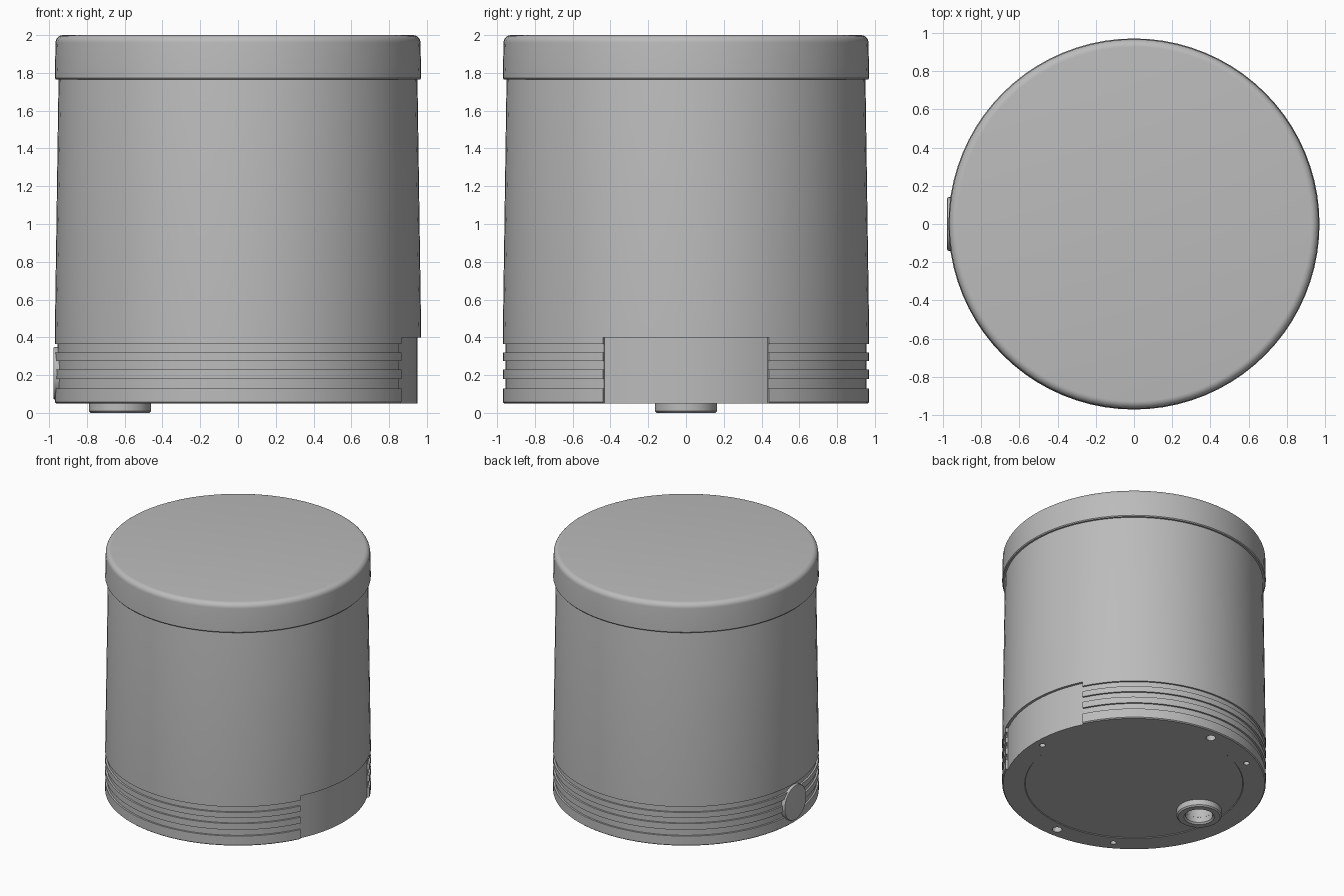
import bpy, bmesh
from math import radians, sin, cos, pi
from mathutils import Matrix, Vector

cube = bpy.data.objects.get("Cube")
if cube:
    bpy.data.objects.remove(cube, do_unlink=True)

COLOUR = (0.5, 0.5, 0.5, 1)
grey = bpy.data.materials.new("satin grey")
grey.use_nodes = True
grey.diffuse_color = COLOUR
grey.node_tree.nodes["Principled BSDF"].inputs["Base Color"].default_value = COLOUR


def loft(name, columns, matrix=Matrix()):
    """Join (angle, profile) columns round the z axis; profiles are (radius, z)."""
    bm = bmesh.new()
    rings = [[bm.verts.new((r * cos(a), r * sin(a), z)) for r, z in profile]
             for a, profile in columns]
    for i, left in enumerate(rings):
        right = rings[(i + 1) % len(rings)]
        for j in range(len(left) - 1):
            bm.faces.new((left[j], right[j], right[j + 1], left[j + 1]))
    bmesh.ops.remove_doubles(bm, verts=bm.verts, dist=1e-5)
    bmesh.ops.dissolve_degenerate(bm, edges=bm.edges, dist=1e-5)
    bmesh.ops.recalc_face_normals(bm, faces=bm.faces)
    bm.transform(matrix)
    mesh = bpy.data.meshes.new(name)
    bm.to_mesh(mesh)
    bm.free()
    mesh.materials.append(grey)
    obj = bpy.data.objects.new(name, mesh)
    bpy.context.collection.objects.link(obj)
    return obj


def lathe(name, profile, sides=80, matrix=Matrix()):
    return loft(name, [(2 * pi * i / sides, profile) for i in range(sides)], matrix)


def activate(obj):
    bpy.ops.object.select_all(action="DESELECT")
    obj.select_set(True)
    bpy.context.view_layer.objects.active = obj


def smooth(obj):
    activate(obj)
    bpy.ops.object.shade_smooth_by_angle(angle=radians(30))


# Body profiles: ribbed skirt, and the plain recessed panel on one side
RIM, GROOVE, PANEL = 0.97, 0.956, 0.95
floor = [(0, 0.055), (0.8, 0.055), (0.805, 0.05)]
wall = [(RIM, 0.40), (0.95, 1.78), (0.94, 1.85), (0, 1.85)]
skirt = [(0.962, 0.05), (RIM, 0.057)]
for low, high in ((0.13, 0.18), (0.23, 0.275), (0.32, 0.365)):
    skirt += [(RIM, low), (GROOVE, low), (GROOVE, high), (RIM, high)]
skirt.append((RIM, 0.40))
panel = [(min(r, PANEL), z) for r, z in skirt]
ribbed_profile = floor + skirt + wall
panel_profile = floor + panel + wall

SIDES, HALF = 80, 6
columns = []
for i in range(-HALF, SIDES - HALF):
    a = 2 * pi * i / SIDES
    if i == -HALF:
        columns.append((a, ribbed_profile))
    columns.append((a, panel_profile if i <= HALF else ribbed_profile))
    if i == HALF:
        columns.append((a, ribbed_profile))
body = loft("body", columns)

# Holes in the underside: three small, two large, one under the socket
holes = [(0.88, a, 0.022) for a in (0, 120, 240)]
holes += [(0.88, a, 0.036) for a in (90, 270)]
holes.append((0.625, 180, 0.1))
for n, (dist, angle, radius) in enumerate(holes):
    spot = Vector((dist * cos(radians(angle)), dist * sin(radians(angle)), 0))
    cutter = lathe("hole_cutter", [(0, -0.1), (radius, -0.1), (radius, 0.14), (0, 0.14)],
                   24, Matrix.Translation(spot))
    cutter.hide_render = True
    activate(body)
    mod = body.modifiers.new("hole", "BOOLEAN")
    mod.operation, mod.solver, mod.object = "DIFFERENCE", "EXACT", cutter
    bpy.ops.object.modifier_apply(modifier=mod.name)
    bpy.data.objects.remove(cutter, do_unlink=True)
smooth(body)


# Lid with a rounded top edge and a thin lip
R = 0.04
arc = [(0.966 - R + R * cos(t * pi / 12), 2 - R + R * sin(t * pi / 12)) for t in range(7)]
smooth(lathe("lid", [(0, 1.8), (0.93, 1.8), (0.93, 1.765), (0.964, 1.765), (RIM, 1.772)]
             + arc + [(0, 2)]))

# Socket ring under the body
smooth(lathe("socket_ring", [(0.1, 0.07), (0.1, 0.012), (0.112, 0), (0.155, 0), (0.165, 0.01),
                             (0.165, 0.07), (0.1, 0.07)],
             48, Matrix.Translation((-0.625, 0, 0))))

# Round button on the side opposite the panel
side = Matrix.Translation((-0.9, 0, 0.21)) @ Matrix.Rotation(-pi / 2, 4, "Y")
smooth(lathe("button", [(0, 0), (0.14, 0), (0.14, 0.07), (0.136, 0.076), (0.128, 0.078),
                        (0, 0.078)], 48, side))
